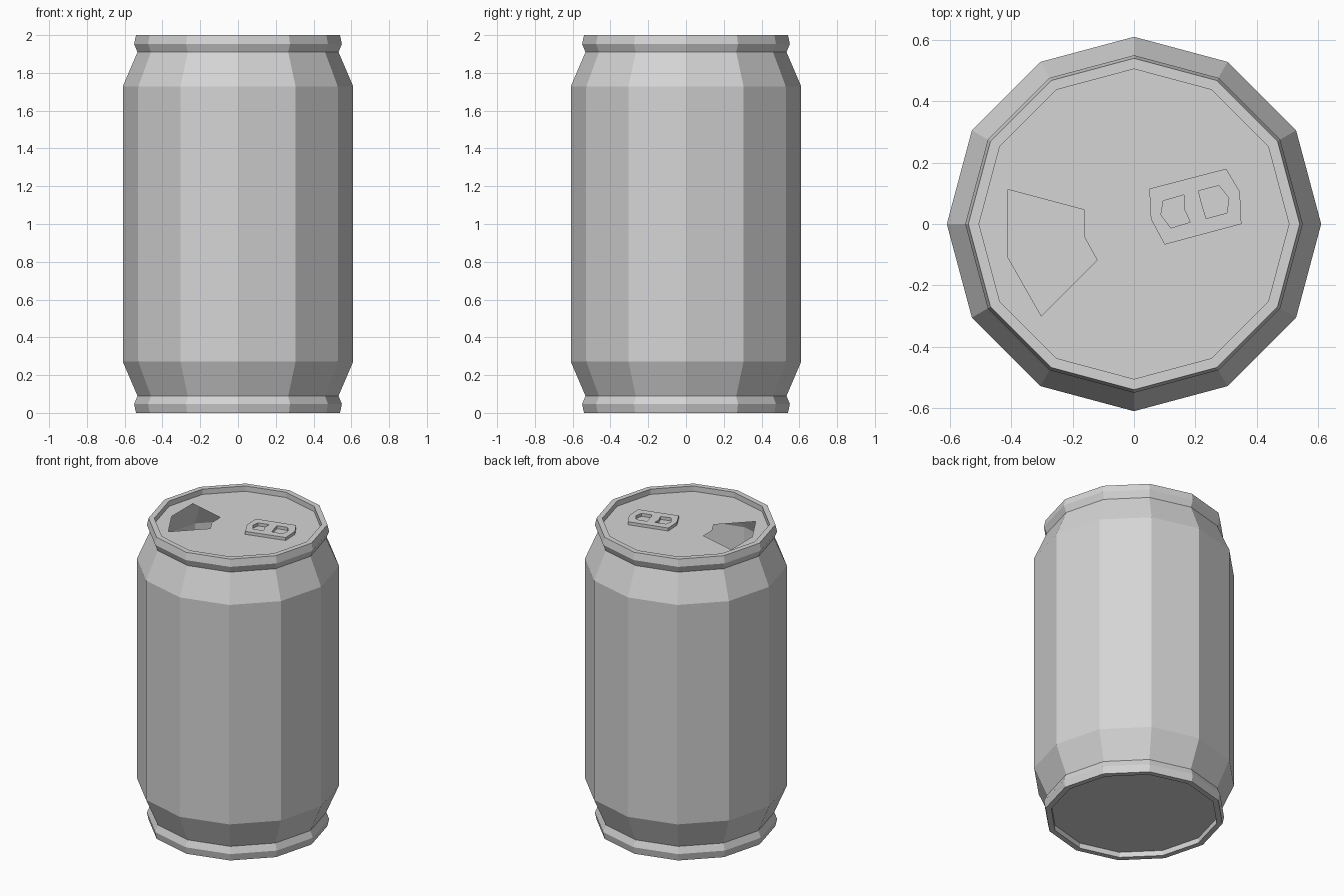
import bpy
import bmesh
from math import cos, sin, tau
from mathutils import Vector

SIDES = 12
LID_Z = 1.965
INNER_R = 0.505

cube = bpy.data.objects.get("Cube")
if cube:
    bpy.data.objects.remove(cube, do_unlink=True)

# Single bare-metal colour
metal = bpy.data.materials.new("light_grey_metal")
metal.use_nodes = True
metal.diffuse_color = (0.66, 0.66, 0.66, 1)
metal.node_tree.nodes["Principled BSDF"].inputs["Base Color"].default_value = metal.diffuse_color


def finish(bm, name):
    mesh = bpy.data.meshes.new(name)
    bm.to_mesh(mesh)
    bm.free()
    mesh.materials.append(metal)
    obj = bpy.data.objects.new(name, mesh)
    bpy.context.collection.objects.link(obj)
    return obj


def circle(radius):
    return [(radius * cos(tau * i / SIDES), radius * sin(tau * i / SIDES)) for i in range(SIDES)]


def plate(name, z, up, *loops):
    """Flat plate: the first loop is the outline, the others are holes."""
    bm = bmesh.new()
    edges = []
    for loop in loops:
        verts = [bm.verts.new((x, y, z)) for x, y in loop]
        edges += [bm.edges.new((a, b)) for a, b in zip(verts, verts[1:] + verts[:1])]
    bmesh.ops.triangle_fill(bm, edges=edges, use_beauty=True, normal=Vector((0, 0, up)))
    bm.normal_update()
    for face in bm.faces:
        if face.normal.z * up < 0:
            face.normal_flip()
    return finish(bm, name)


# Can wall: half profile mirrored about mid height, swept around z
half = [(INNER_R, 0.035), (INNER_R, 0), (0.54, 0), (0.55, 0.047), (0.532, 0.09), (0.61, 0.272)]
profile = half + [(r, 2 - z) for r, z in reversed(half)]
bm = bmesh.new()
rings = [[bm.verts.new((x, y, z)) for x, y in circle(r)] for r, z in profile]
for low, high in zip(rings, rings[1:]):
    for i in range(SIDES):
        j = (i + 1) % SIDES
        bm.faces.new((low[i], low[j], high[j], high[i]))
finish(bm, "can_wall")

# Recessed base and lid with an open mouth into the hollow can
mouth = [(-0.41, 0.112), (-0.162, 0.046), (-0.162, -0.042),
         (-0.12, -0.118), (-0.302, -0.3), (-0.41, -0.11)]
plate("base", 2 - LID_Z, -1, circle(INNER_R))
plate("lid", LID_Z, 1, circle(INNER_R), mouth)

# Pull tab with two finger holes
outline = [(0.05, 0.115), (0.3, 0.18), (0.345, 0.105), (0.35, 0), (0.1, -0.067), (0.055, 0.016)]
small_hole = [(0.095, 0.075), (0.163, 0.095), (0.163, 0.05),
              (0.183, 0.006), (0.12, -0.013), (0.088, 0.03)]
large_hole = [(0.21, 0.108), (0.277, 0.125), (0.309, 0.085),
              (0.303, 0.036), (0.235, 0.018), (0.221, 0.065)]
tab = plate("pull_tab", LID_Z + 0.021, 1, outline, small_hole, large_hole)
thick = tab.modifiers.new("thickness", 'SOLIDIFY')
thick.thickness = 0.02
thick.offset = -1
